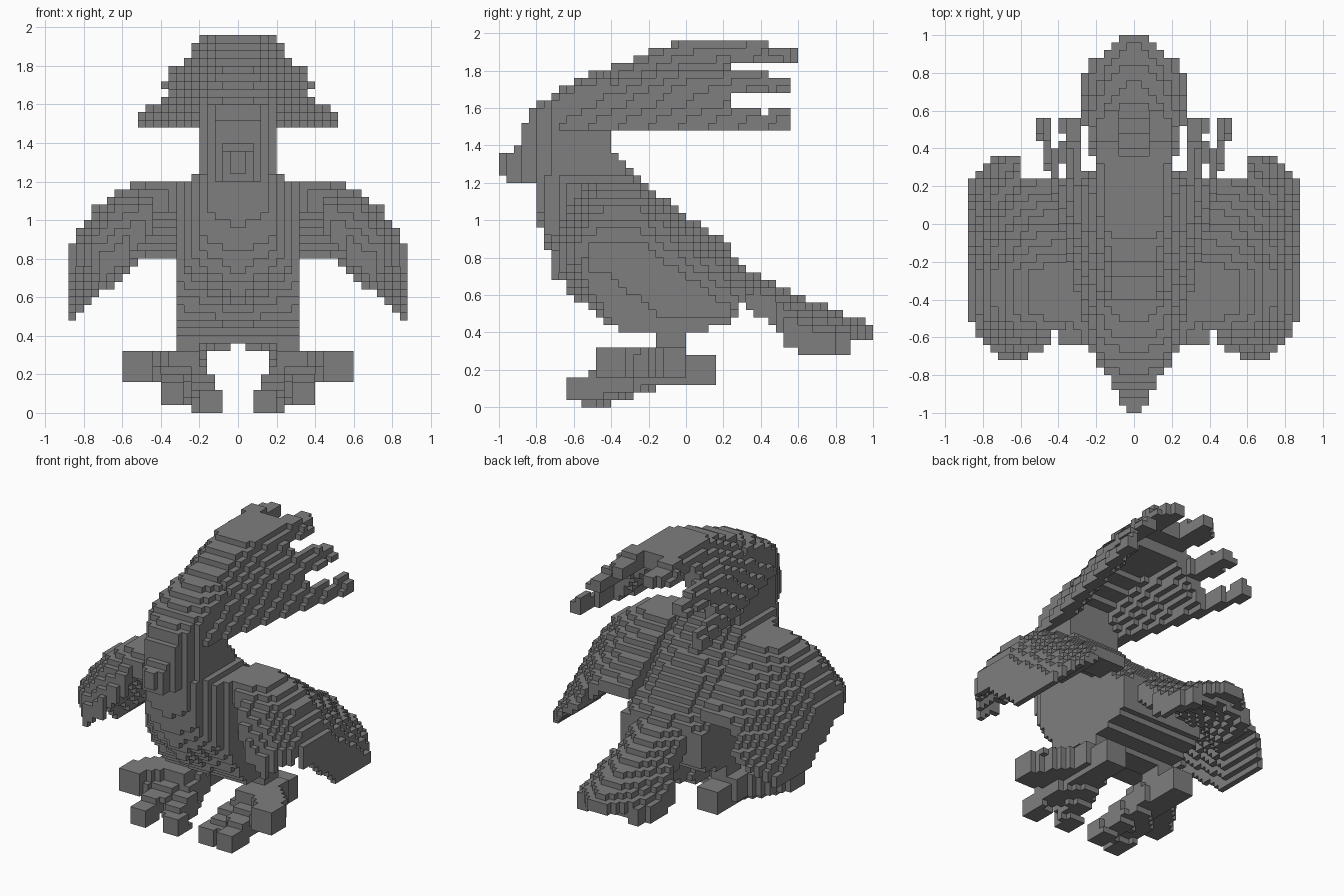
import bpy, bmesh
from mathutils import Vector

cube = bpy.data.objects.get("Cube")
if cube:
    bpy.data.objects.remove(cube, do_unlink=True)

STEP = 0.04
N = 50


def curve(points, v):
    """Piecewise linear value at v."""
    if v <= points[0][0]:
        return points[0][1]
    for (a, p), (b, q) in zip(points, points[1:]):
        if v <= b:
            return p + (q - p) * (v - a) / (b - a)
    return points[-1][1]


# Side outlines: distance along the bird, then height
BACK = [(-.8, 1.24), (-.4, 1.4), (-.24, 1.22), (0, 1.02), (.2, .83),
        (.36, .72), (.6, .6), (.8, .52), (1, .44)]
BELLY = [(-.8, 1.04), (-.76, .86), (-.68, .68), (-.6, .58), (-.44, .46),
         (-.34, .4), (.08, .4), (.2, .45), (.3, .5)]
BREAST_WIDTH = [(-.8, .13), (-.76, .17), (-.66, .25), (-.54, .32)]
TAIL_WIDTH = [(.2, .2), (.48, .21), (.54, .28), (.78, .28), (.86, .2), (.92, .13), (1, .04)]
CREST_TOP = [(-.88, 1.5), (-.82, 1.6), (-.7, 1.69), (-.6, 1.75), (-.44, 1.81),
             (-.3, 1.86), (-.2, 1.9), (-.02, 1.96)]
HEAD_WIDTH = [(-.9, .08), (-.78, .15), (-.68, .2)]
WING_FRONT = [(.3, -.52), (.42, -.58), (.5, -.68), (.62, -.73), (.76, -.68), (.84, -.58), (.88, -.46)]

# Crest roof: share of half width, then share of the full drop
ROOF = [(.35, 0), (.55, .28), (.68, .4), (.8, .55), (.86, .75), (1, 1)]
# Crest feathers: inner and outer share of half width, bottom, top
FEATHERS = [(0, .46, 1.84, 1.96), (.56, .81, 1.68, 1.8), (.85, 1, 1.48, 1.6)]

# Toes: start, end, tip radius
ANKLE = Vector((.27, -.1, .22))
TOES = [(Vector((.53, -.4, .24)), .07), (Vector((.35, -.58, .1)), .06),
        (Vector((.15, -.5, .06)), .06), (Vector((.28, .08, .2)), .08)]


def body(x, y, z):
    if -.16 < y < 0 and x < .32 and .36 < z < .5:
        return True
    if not -.8 < y < .3:
        return False
    width = min(curve(BREAST_WIDTH, y), .2 if z > 1.24 else .24 if z > 1.2 else .32)
    # The breast rounds under toward the sides
    lift = .6 * x * max(0, min(1, (-.38 - y) / .2))
    return x < width and curve(BELLY, y) + lift < z < curve(BACK, y) - .1 * (x / .32) ** 2


def head(x, y, z):
    if not (-.88 < y < -.4 and x < curve(HEAD_WIDTH, y)):
        return False
    return 1.2 < z < curve(CREST_TOP, y) - .06 * (x / .2) ** 2


def beak(x, y, z):
    reach = (y + 1) / .12
    return -1 < y < -.84 and x < .05 + .03 * reach and 1.23 - .03 * reach < z < 1.36 + .03 * reach


def crest(x, y, z):
    t = x / min(.53, .39 + .25 * y)
    if not (-.66 < y < .6 and t < 1):
        return False
    ridge = curve(CREST_TOP, y)
    top = ridge - (ridge - 1.52) * curve(ROOF, t)
    if y < .22:
        return max(1.48, top - .2) < z < top
    # Feathers split at the rear edge
    for n, (inner, outer, bottom, cap) in enumerate(FEATHERS):
        if inner <= t < outer and bottom < z < min(cap, max(top, bottom + .05)) - (.04 if y > .44 and n < 2 else 0):
            if n == 0:
                return y < (.36 if x < .08 else .6 - .8 * max(0, x - .14))
            return y < .56 and (y < .42 or t < outer - .06 or n == 2)
    return False


def wing(x, y, z):
    if not (.26 < x < .88 and curve(WING_FRONT, x) < y):
        return False
    if y > (.25 if x < .62 else .36 - .9 * max(0, x - .74)):
        return False
    ridge = .6 + .61 * (1 - (max(0, x - .4) / .52) ** 2) ** .5
    top = ridge - .72 * max(0, y + .25) - .27 * (max(0, -.42 - y) / .28) ** 2
    floor = .8 - .9 * max(0, x - .5)
    thick = .18 + .36 * max(0, x - .5)
    # The hollow underside rises toward the leading edge
    under = min(ridge - .75 * (y + .25) - thick, top - .13)
    return max(floor, under) < z < max(top, floor + .04)


def tail(x, y, z):
    if y < .2 or x > curve(TAIL_WIDTH, y):
        # Side feather tips
        if not (.18 < x < .25 and .78 < y < .88):
            return False
    top = curve(BACK, y) - .17 * (x / .28) ** 2
    return max(.28, top - (.15 if y < .9 else .09)) < z < top


def foot(x, y, z):
    # Shank and ankle
    if .18 < x < .32 and -.16 < y < 0 and .2 < z < .44:
        return True
    if .2 < x < .4 and -.3 < y < .02 and .14 < z < .32:
        return True
    p = Vector((x, y, z))
    for end, radius in TOES:
        line = end - ANKLE
        t = max(0, min(1, (p - ANKLE).dot(line) / line.length_squared))
        gap = p - ANKLE - line * t
        if max(abs(gap.x), abs(gap.y), abs(gap.z)) < .085 + (radius - .085) * t:
            return True
    return False


# Claim each block for one part
PARTS = [("body", body, False), ("head", head, False), ("beak", beak, False),
         ("crest", crest, False), ("tail", tail, False), ("wing", wing, True), ("foot", foot, True)]
owner = {}
for i in range(N // 2):
    x = (i + .5) * STEP
    for j in range(N):
        y = (j + .5) * STEP - 1
        for k in range(N):
            z = (k + .5) * STEP
            for name, test, paired in PARTS:
                if test(x, y, z):
                    owner[(i, j, k)] = "left_" + name if paired else name
                    owner[(-i - 1, j, k)] = "right_" + name if paired else name
                    break

grey = bpy.data.materials.new("stone_grey")
grey.use_nodes = True
GREY = (.21, .21, .21, 1)
grey.diffuse_color = GREY
grey.node_tree.nodes["Principled BSDF"].inputs["Base Color"].default_value = GREY


def build(name, cells):
    """Skin the outer faces of a part's blocks."""
    bm = bmesh.new()
    verts = {}

    def corner(c):
        if c not in verts:
            verts[c] = bm.verts.new((c[0] * STEP, c[1] * STEP - 1, c[2] * STEP))
        return verts[c]

    for cell in cells:
        for axis in range(3):
            for side in (0, 1):
                near = list(cell)
                near[axis] += 2 * side - 1
                if tuple(near) in owner:
                    continue
                loop = []
                for a, b in ((0, 0), (1, 0), (1, 1), (0, 1)):
                    c = list(cell)
                    c[axis] += side
                    c[(axis + 1) % 3] += a
                    c[(axis + 2) % 3] += b
                    loop.append(corner(tuple(c)))
                bm.faces.new(loop if side else loop[::-1])
    mesh = bpy.data.meshes.new(name)
    bm.to_mesh(mesh)
    bm.free()
    mesh.materials.append(grey)
    bpy.context.collection.objects.link(bpy.data.objects.new(name, mesh))


for part in sorted(set(owner.values())):
    build(part, [c for c, n in owner.items() if n == part])
